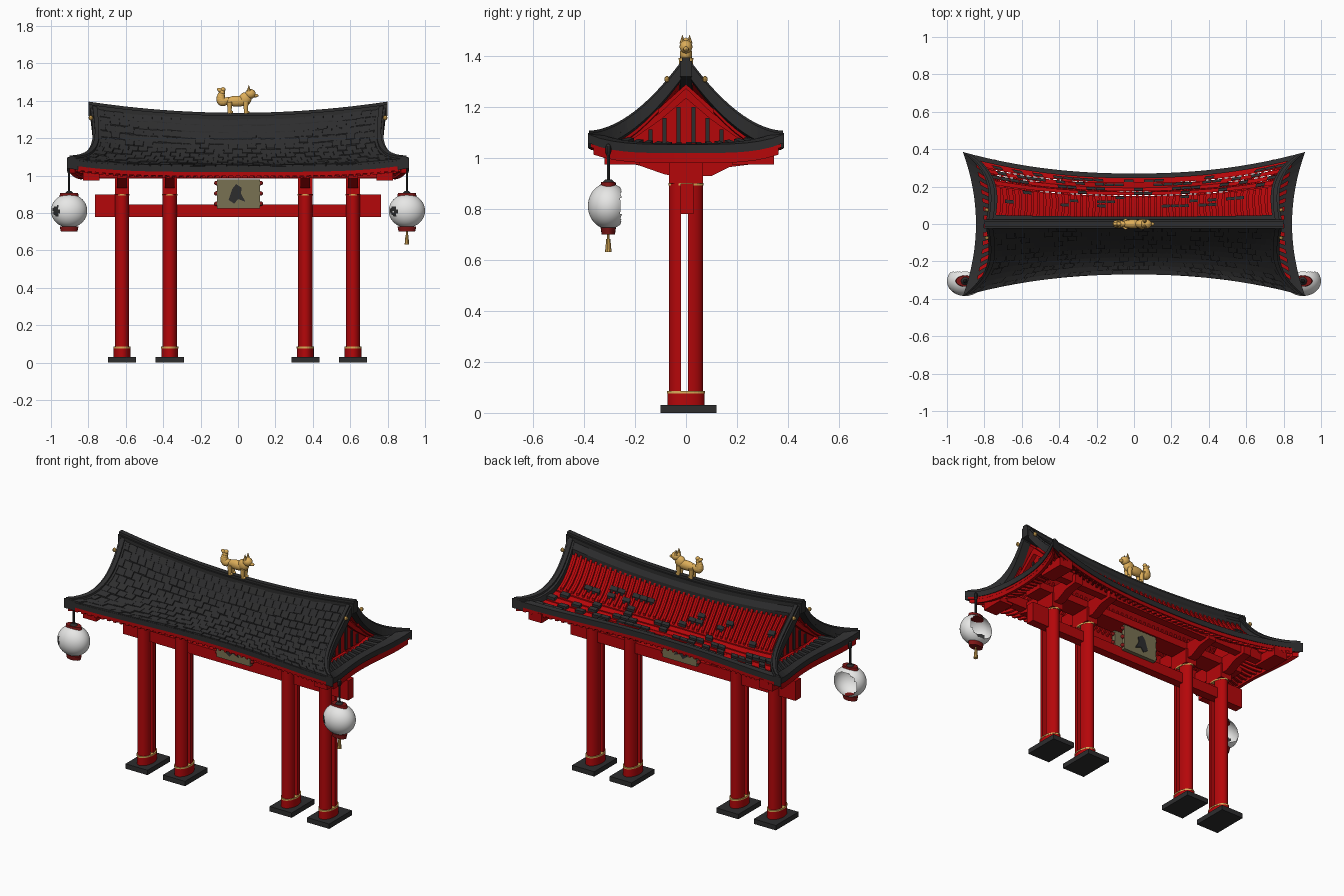
import bpy, bmesh, math, random
from mathutils import Vector, Matrix

if "Cube" in bpy.data.objects:
    bpy.data.objects.remove(bpy.data.objects["Cube"])

random.seed(4)

def material(name, rgb):
    m = bpy.data.materials.new(name)
    m.diffuse_color = (*rgb, 1)
    m.use_nodes = True
    m.node_tree.nodes["Principled BSDF"].inputs["Base Color"].default_value = m.diffuse_color
    return m

RED = material("vermilion", (0.46, 0.002, 0.003))
BLACK = material("charcoal", (0.026, 0.026, 0.027))
WHITE = material("paper_white", (0.80, 0.80, 0.79))
GOLD = material("gold", (0.72, 0.42, 0.10))
OLIVE = material("aged_wood", (0.19, 0.165, 0.085))
MAROON = material("dark_red", (0.22, 0.008, 0.008))

def finish(name, bm, *mats, smooth=False):
    bmesh.ops.recalc_face_normals(bm, faces=bm.faces)
    me = bpy.data.meshes.new(name)
    bm.to_mesh(me)
    bm.free()
    for m in mats:
        me.materials.append(m)
    ob = bpy.data.objects.new(name, me)
    bpy.context.collection.objects.link(ob)
    if smooth:
        bpy.ops.object.select_all(action='DESELECT')
        ob.select_set(True)
        bpy.context.view_layer.objects.active = ob
        bpy.ops.object.shade_smooth_by_angle(angle=math.radians(40))
    return ob

def box(bm, x0, x1, y0, y1, z0, z1):
    mat = Matrix.Translation(((x0+x1)/2, (y0+y1)/2, (z0+z1)/2)) @ Matrix.Diagonal((x1-x0, y1-y0, z1-z0, 1))
    bmesh.ops.create_cube(bm, size=1, matrix=mat)

def ball(bm, c, r, seg=20, tilt=0):
    mat = Matrix.Translation(c) @ Matrix.Rotation(tilt, 4, 'Y') @ Matrix.Diagonal((*r, 1))
    bmesh.ops.create_uvsphere(bm, u_segments=seg, v_segments=seg*3//4, radius=1, matrix=mat)

def cone(bm, c, r1, r2, h, seg=20):
    bmesh.ops.create_cone(bm, cap_ends=True, segments=seg, radius1=r1, radius2=r2, depth=h,
                          matrix=Matrix.Translation(c))

def prism(bm, pts, axis, a, b):
    put = {'x': lambda p, q, d: (d, p, q), 'y': lambda p, q, d: (p, d, q), 'z': lambda p, q, d: (p, q, d)}[axis]
    A = [bm.verts.new(put(p, q, a)) for p, q in pts]
    B = [bm.verts.new(put(p, q, b)) for p, q in pts]
    bm.faces.new(A)
    bm.faces.new(B[::-1])
    for i in range(len(pts)):
        j = (i+1) % len(pts)
        bm.faces.new((A[i], B[i], B[j], A[j]))

def slab(bm, f, u0, u1, v0, v1, nu, nv, lo, hi):
    """Closed patch of a curved surface f(u, v), between two height offsets."""
    def layer(off):
        return [[bm.verts.new(f(u0+(u1-u0)*i/nu, v0+(v1-v0)*j/nv) + Vector((0, 0, off)))
                 for j in range(nv+1)] for i in range(nu+1)]
    L, H = layer(lo), layer(hi)
    for i in range(nu):
        for j in range(nv):
            for G in (L, H):
                bm.faces.new((G[i][j], G[i+1][j], G[i+1][j+1], G[i][j+1]))
    for i in range(nu):
        for j in (0, nv):
            bm.faces.new((L[i][j], L[i+1][j], H[i+1][j], H[i][j]))
    for j in range(nv):
        for i in (0, nu):
            bm.faces.new((L[i][j], L[i][j+1], H[i][j+1], H[i][j]))

# Curved roof surfaces: u along the eave, v from ridge to eave
def slope(sy):
    def f(u, v):
        ye = 0.27 + 0.115*abs(u)**2.2
        zr, ze = 1.30 + 0.06*u*u, 1.05 + 0.04*u**4
        return Vector((u*(0.79 - 0.06*v + 0.185*v**3), sy*(0.02 + (ye-0.02)*v),
                       zr + (ze-zr)*(1 - (1-v)**1.8)))
    return f

def hip(sx):
    def f(s, w):
        inner = Vector((sx*0.72, 0.25*s, 1.075 + 0.03*s*s))
        outer = Vector((sx*(0.845 + 0.07*s*s), 0.385*s, 1.05 + 0.04*s**4))
        return inner.lerp(outer, w) - Vector((0, 0, 0.02*w*(1-w)))
    return f

front, rear = slope(-1), slope(1)

# Front tiles: solid base with brick-bonded tile courses
bm = bmesh.new()
slab(bm, front, -1, 1, 0, 1, 32, 12, -0.03, 0)
rows, cols = 11, 30
for r in range(rows):
    for c in range(cols + r % 2):
        u0 = max(-0.97, -0.97 + 1.94*(c - 0.5*(r % 2))/cols)
        u1 = min(0.97, -0.97 + 1.94*(c + 1 - 0.5*(r % 2))/cols - 0.004)
        slab(bm, front, u0, u1, r/rows, (r+0.94)/rows, 1, 1, -0.005, random.uniform(0.004, 0.011))
finish("front_roof_tiles", bm, BLACK)

# Rear tiles: only broken remnants and the eave course
bm = bmesh.new()
slab(bm, rear, -1, 1, 0.90, 1, 32, 2, -0.03, 0.004)
slab(bm, rear, -1, 1, 0, 0.08, 32, 1, -0.03, 0.004)
for r in range(3, rows-1):
    for c in range(cols):
        if random.random() < (0.22 if r < 7 else 0.5):
            u0 = -0.95 + 1.9*c/cols
            slab(bm, rear, u0, u0+0.06, r/rows, (r+0.6)/rows, 1, 1, -0.025, -0.008)
finish("rear_tile_remnants", bm, BLACK)

# Ridge beam, verge rolls and side eaves
bm = bmesh.new()
slab(bm, lambda u, v: Vector((u*0.80, -0.024+0.048*v, 1.30 + 0.06*u*u)), -1, 1, 0, 1, 24, 1, -0.04, 0.022)
slab(bm, lambda u, v: Vector((u*0.80, -0.015+0.03*v, 1.33 + 0.06*u*u)), -1, 1, 0, 1, 24, 1, -0.01, 0.006)
for f in (front, rear):
    for s in (-1, 1):
        slab(bm, f, s*0.94, s, 0, 1, 1, 14, -0.05, 0.008)
        slab(bm, f, s*0.955, s*0.985, 0, 1, 1, 14, 0.005, 0.02)
for s in (-1, 1):
    slab(bm, hip(s), -1, 1, 0.66, 1, 16, 2, -0.03, 0.004)
    for k in range(14):
        a = -0.95 + 1.9*k/14
        slab(bm, hip(s), a, a+0.075, 0.2, 0.9, 1, 3, -0.028, -0.004)
finish("roof_ridges", bm, BLACK)

# Red soffit boards, rafters and fascia
bm = bmesh.new()
slab(bm, front, -0.98, 0.98, 0.02, 0.97, 28, 10, -0.045, -0.03)
slab(bm, rear, -0.98, 0.98, 0.02, 0.45, 28, 5, -0.045, -0.03)
for k in range(6):
    v = 0.45 + k*0.087
    slab(bm, rear, -0.98, 0.98, v, v+(0.07 if k < 4 else 0.088), 28, 1, -0.045, -0.028)
for f in (front, rear):
    slab(bm, f, -0.99, 0.99, 0.92, 0.98, 28, 1, -0.052, -0.028)
    for k in range(46):
        u = -0.95 + 1.9*k/45
        slab(bm, f, u-0.008, u+0.008, 0.25, 0.96, 1, 6, -0.064, -0.044)
        if f is rear:
            slab(bm, f, u-0.009, u+0.009, 0.05, 0.5, 1, 4, -0.031, -0.014)
for s in (-1, 1):
    slab(bm, hip(s), -0.98, 0.98, 0, 0.96, 16, 3, -0.045, -0.028)
    slab(bm, hip(s), -0.96, 0.96, 0.8, 0.95, 16, 1, -0.07, -0.044)
    for k in range(17):
        a = -0.9 + 1.8*k/16
        slab(bm, hip(s), a-0.02, a+0.02, 0, 0.93, 1, 2, -0.06, -0.044)
finish("soffit_and_rafters", bm, RED)

# Gable walls with dark battens
bm = bmesh.new()
bb = bmesh.new()
for s in (-1, 1):
    prism(bm, [(-0.25, 1.05), (0.25, 1.05), (0.17, 1.13), (0.09, 1.21), (0, 1.29), (-0.09, 1.21), (-0.17, 1.13)],
          'x', s*0.69, s*0.71)
    for sy in (-1, 1):
        prism(bm, [(0, 1.275), (sy*0.1, 1.18), (sy*0.23, 1.09), (sy*0.23, 1.06), (sy*0.1, 1.15), (0, 1.235)],
              'x', s*0.71, s*0.735)
    for y in (-0.14, -0.085, -0.03, 0.03, 0.085, 0.14):
        box(bb, *sorted((s*0.705, s*0.717)), y-0.008, y+0.008, 1.06, 1.225 - abs(y)*0.8)
finish("gable_walls", bm, RED)
finish("gable_battens", bb, BLACK)

# Beams under the roof and the tie beam
bm = bmesh.new()
box(bm, -0.74, 0.74, -0.06, 0.06, 0.985, 1.03)
for s in (-1, 1):
    box(bm, -0.78, 0.78, s*0.2-0.025, s*0.2+0.025, 0.99, 1.05)
    box(bm, *sorted((s*0.62, s*0.765)), -0.022, 0.03, 0.78, 0.90)
box(bm, -0.70, 0.70, -0.022, 0.03, 0.78, 0.845)
finish("beams", bm, RED)

# Four posts: paired half columns, collars, bracket arms, gold bands, stone footings
posts, bands, feet = bmesh.new(), bmesh.new(), bmesh.new()
def half(r, y, d, n=14):
    return [(r*math.cos(math.pi*i/n), y + d*math.sin(math.pi*i/n)) for i in range(n+1)]
def at(pts, x):
    return [(p+x, q) for p, q in pts]
def oval(rx, ry):
    return [(rx*math.cos(t*math.pi/14), ry*math.sin(t*math.pi/14)) for t in range(28)]
for x in (-0.62, -0.365, 0.36, 0.615):
    prism(posts, at(half(0.038, -0.02, -0.047), x), 'z', 0.03, 0.99)
    prism(posts, at(half(0.038, 0.008, 0.058), x), 'z', 0.03, 0.99)
    prism(posts, at(oval(0.045, 0.073), x), 'z', 0.03, 0.085)
    prism(bands, at(oval(0.046, 0.074), x), 'z', 0.077, 0.086)
    prism(bands, at(oval(0.041, 0.069), x), 'z', 0.893, 0.902)
    box(posts, x-0.038, x+0.038, -0.066, 0.066, 0.90, 0.99)
    prism(posts, [(-0.25, 1.03), (-0.24, 0.985), (-0.18, 0.97), (-0.08, 0.935), (0.10, 0.93),
                  (0.17, 0.965), (0.25, 0.975), (0.255, 1.03)], 'x', x-0.026, x+0.026)
    box(feet, x-0.075, x+0.075, -0.10, 0.12, 0, 0.03)
for s in (-1, 1):   # short corner arms under the side eaves
    for y0, y1 in ((-0.32, -0.18), (0.18, 0.345)):
        box(posts, *sorted((s*0.74, s*0.83)), y0, y1, 0.975, 1.03)
finish("posts", posts, RED, smooth=True)
finish("post_bands", bands, GOLD)
finish("footings", feet, BLACK)

# Hanging plaques, front and rear, with an abstract dark mark and red knobs
plaque, mark, knobs = bmesh.new(), bmesh.new(), bmesh.new()
for y0, y1, ym in ((-0.05, -0.026, -0.054), (0.034, 0.058, 0.058)):
    box(plaque, -0.112, 0.118, y0, y1, 0.825, 0.98)
    prism(mark, [(-0.05, 0.87), (-0.03, 0.93), (-0.01, 0.955), (0.02, 0.935), (0.015, 0.905),
                 (0.04, 0.86), (0.0, 0.875), (-0.02, 0.85)], 'y', ym, ym+0.004)
    for x in (-0.115, 0.121):
        for z in (0.85, 0.905, 0.96):
            ball(knobs, (x, (y0+y1)/2, z), (0.014, 0.012, 0.012), 10)
finish("plaques", plaque, OLIVE)
finish("plaque_marks", mark, BLACK)
finish("plaque_knobs", knobs, MAROON, smooth=True)

# Lanterns: paper shell open at the back with a dark flower patch, caps, hooks, one tassel
for s, side in ((-1, "left"), (1, "right")):
    c = Vector((s*0.903, -0.305, 0.812))
    bm = bmesh.new()
    ball(bm, c, (0.097, 0.08, 0.09), 48)
    d = Vector((-0.75 if s > 0 else -0.72, -0.68, -0.02)).normalized()
    petals = [(d + 0.19*Vector((math.cos(a)*0.7, -math.cos(a)*0.7, math.sin(a)))).normalized()
              for a in (k*math.tau/5 for k in range(5))]
    for face in bm.faces:
        n = face.calc_center_median() - c
        n = Vector((n.x/0.097, n.y/0.08, n.z/0.09)).normalized()
        face.material_index = int(any(n.dot(p) > 0.988 for p in petals))
    bmesh.ops.delete(bm, geom=[f for f in bm.faces if f.calc_center_median().y > -0.255], context='FACES')
    finish(side + "_lantern_paper", bm, WHITE, BLACK, smooth=True)
    bm = bmesh.new()
    cone(bm, c + Vector((0, 0, 0.084)), 0.052, 0.048, 0.022)
    cone(bm, c - Vector((0, 0, 0.098)), 0.044, 0.050, 0.026)
    for v in bm.verts:
        v.co.y = c.y + (v.co.y - c.y)*0.6
    finish(side + "_lantern_caps", bm, MAROON, smooth=True)
    bm = bmesh.new()
    cone(bm, c + Vector((0, 0, 0.165)), 0.006, 0.006, 0.15, 8)
    ball(bm, c + Vector((0, 0, 0.22)), (0.012, 0.012, 0.025), 10)
    cone(bm, c + Vector((0, 0, 0.098)), 0.026, 0.012, 0.014, 12)
    finish(side + "_lantern_hook", bm, BLACK)
bm = bmesh.new()
cone(bm, (0.903, -0.305, 0.695), 0.005, 0.005, 0.05, 8)
cone(bm, (0.903, -0.305, 0.657), 0.013, 0.008, 0.052, 10)
for s in (-1, 1):   # gold gable fittings
    for sy in (-1, 1):
        ball(bm, (s*0.787, sy*0.075, 1.31), (0.012, 0.010, 0.013), 8)
finish("gold_fittings", bm, GOLD)

# Gold fox on the ridge, facing right
bm = bmesh.new()
ball(bm, (-0.005, 0, 1.398), (0.064, 0.024, 0.029))
ball(bm, (0.038, 0, 1.410), (0.034, 0.024, 0.036), tilt=0.4)
ball(bm, (0.066, 0, 1.437), (0.029, 0.025, 0.026))
ball(bm, (0.090, 0, 1.428), (0.020, 0.011, 0.010), 12)
for y in (-0.014, 0.014):
    cone(bm, (0.058, y, 1.468), 0.012, 0.0, 0.036, 8)
    for x in (-0.045, 0.042):
        cone(bm, (x, y, 1.363), 0.010, 0.015, 0.06, 10)
        ball(bm, (x+0.006, y, 1.34), (0.014, 0.009, 0.008), 10)
for k in range(11):   # curled tail
    t = k/10
    r = 0.011 + 0.014*math.sin(math.pi*min(1, t*0.85 + 0.1))
    ball(bm, (-0.055 - 0.037*math.sin(t*2.4), 0, 1.405 - 0.018*math.sin(t*math.pi) + 0.055*t*t),
         (r, r*0.9, r), 12)
ball(bm, (-0.095, 0, 1.455), (0.02, 0.012, 0.011), 12, tilt=0.6)
finish("fox_ornament", bm, GOLD, smooth=True)
